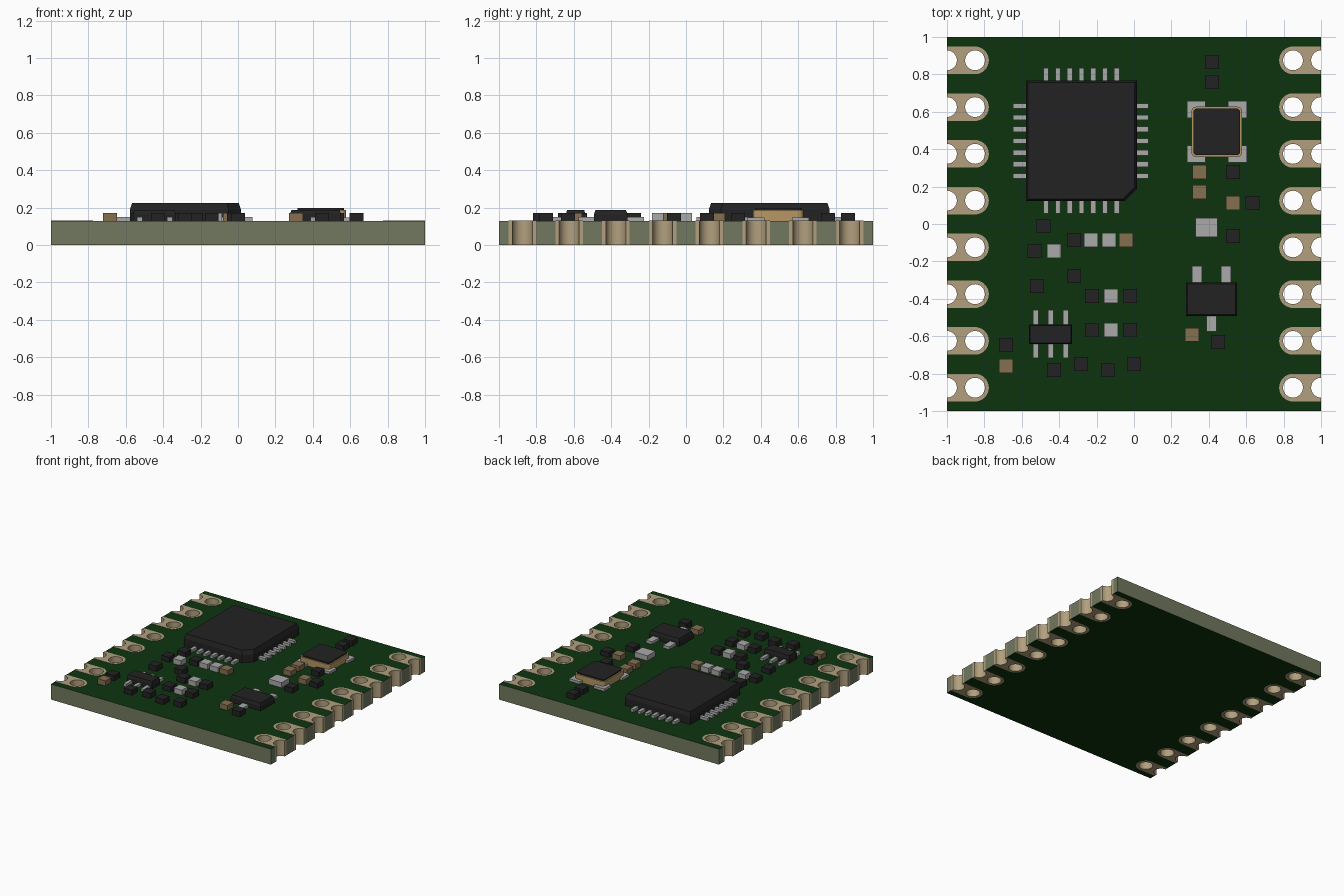
import bpy, bmesh, math

if "Cube" in bpy.data.objects:
    bpy.data.objects.remove(bpy.data.objects["Cube"])

def mat(name, r, g, b):
    m = bpy.data.materials.new(name)
    m.diffuse_color = (r, g, b, 1)
    m.use_nodes = True
    m.node_tree.nodes["Principled BSDF"].inputs["Base Color"].default_value = m.diffuse_color
    return m

GREEN = mat("solder_mask_green", 0.004, 0.034, 0.0045)
OLIVE = mat("board_edge_olive", 0.165, 0.19, 0.112)
TAN = mat("pad_tan", 0.445, 0.352, 0.21)
BLACK = mat("package_black", 0.016, 0.016, 0.017)
SILVER = mat("solder_silver", 0.40, 0.40, 0.40)
BROWN = mat("capacitor_brown", 0.235, 0.162, 0.08)
GOLD = mat("crystal_gold", 0.47, 0.31, 0.125)

T = 0.128          # board top
YS = [-0.875 + 0.25 * i for i in range(8)]
PAD_R, HOLE_R, PAD_X = 0.074, 0.053, 0.85

def finish(bm, name, mats, smooth=False):
    bmesh.ops.recalc_face_normals(bm, faces=bm.faces)
    me = bpy.data.meshes.new(name)
    bm.to_mesh(me)
    bm.free()
    ob = bpy.data.objects.new(name, me)
    bpy.context.collection.objects.link(ob)
    for m in mats:
        me.materials.append(m)
    if smooth:
        bpy.context.view_layer.objects.active = ob
        ob.select_set(True)
        bpy.ops.object.shade_smooth_by_angle(angle=math.radians(35))
        ob.select_set(False)
    return ob

def arc(cx, cy, r, a0, a1, n):
    return [(cx + r * math.cos(math.radians(a0 + (a1 - a0) * i / n)),
             cy + r * math.sin(math.radians(a0 + (a1 - a0) * i / n))) for i in range(n + 1)]

def add_prism(bm, loops, z0, z1):
    """Extrude an outline; further loops are holes."""
    edges = []
    for loop in loops:
        vs = [bm.verts.new((x, y, z0)) for x, y in loop]
        edges += [bm.edges.new((vs[i - 1], vs[i])) for i in range(len(vs))]
    res = bmesh.ops.triangle_fill(bm, edges=edges, use_beauty=True, normal=(0, 0, 1))
    faces = [f for f in res["geom"] if isinstance(f, bmesh.types.BMFace)]
    ext = bmesh.ops.extrude_face_region(bm, geom=faces, use_keep_orig=True)
    top = [v for v in ext["geom"] if isinstance(v, bmesh.types.BMVert)]
    bmesh.ops.translate(bm, verts=top, vec=(0, 0, z1 - z0))

def add_box(bm, x0, x1, y0, y1, z0, z1):
    add_prism(bm, [[(x0, y0), (x1, y0), (x1, y1), (x0, y1)]], z0, z1)

def boxes(name, m, items):
    """items: (centre x, centre y, width, depth, top z)"""
    bm = bmesh.new()
    for x, y, w, d, z in items:
        add_box(bm, x - w / 2, x + w / 2, y - d / 2, y + d / 2, T, z)
    return finish(bm, name, [m])

def package(name, outline, z_mid, z_top, inset):
    """Moulded body: straight lower part, tapered upper part."""
    xs, ys = [p[0] for p in outline], [p[1] for p in outline]
    cx, cy = (min(xs) + max(xs)) / 2, (min(ys) + max(ys)) / 2
    kx = 1 - 2 * inset / (max(xs) - min(xs))
    ky = 1 - 2 * inset / (max(ys) - min(ys))
    bm = bmesh.new()
    rings = []
    for z, a, b in ((T, 1, 1), (z_mid, 1, 1), (z_top, kx, ky)):
        rings.append([bm.verts.new((cx + (x - cx) * a, cy + (y - cy) * b, z)) for x, y in outline])
    for lo, hi in zip(rings, rings[1:]):
        for i in range(len(lo)):
            bm.faces.new((lo[i - 1], lo[i], hi[i], hi[i - 1]))
    bm.faces.new(rings[0])
    bm.faces.new(rings[-1])
    return finish(bm, name, [BLACK])

def rect(x0, x1, y0, y1):
    return [(x0, y0), (x1, y0), (x1, y1), (x0, y1)]

def round_rect(x0, x1, y0, y1, r):
    return (arc(x1 - r, y1 - r, r, 0, 90, 5) + arc(x0 + r, y1 - r, r, 90, 180, 5)
            + arc(x0 + r, y0 + r, r, 180, 270, 5) + arc(x1 - r, y0 + r, r, 270, 360, 5))

# board, with recesses along both sides where the pads sit
right = []
for y in YS:
    right += [(1, y - PAD_R)] + arc(PAD_X, y, PAD_R, 270, 90, 16) + [(1, y + PAD_R)]
outline = [(1, -1)] + right + [(1, 1)]
outline += [(-x, -y) for x, y in outline]
bm = bmesh.new()
add_prism(bm, [outline], 0.001, T)
bm.normal_update()
for f in bm.faces:
    f.material_index = 0 if abs(f.normal.z) > 0.5 else 1
finish(bm, "circuit_board", [GREEN, OLIVE])

# plated pads: rounded inner end, through hole and half hole at the board edge
bm = bmesh.new()
for s in (1, -1):
    for y in YS:
        loop = ([(1, y + PAD_R)] + arc(PAD_X, y, PAD_R, 90, 270, 16) + [(1, y - PAD_R)]
                + arc(1, y, HOLE_R, 270, 90, 16))
        hole = arc(PAD_X, y, HOLE_R, 0, 360, 32)[:-1]
        add_prism(bm, [[(s * px, py) for px, py in l] for l in (loop, hole)], 0, T + 0.002)
finish(bm, "edge_pads", [TAN], smooth=True)

# main chip with one clipped corner, and its legs on four sides
X0, X1, Y0, Y1 = -0.578, 0.016, 0.122, 0.768
package("main_chip", [(X0, Y0), (X1 - 0.066, Y0), (X1, Y0 + 0.066), (X1, Y1), (X0, Y1)],
        0.19, 0.225, 0.012)
legs = []
for i in range(-3, 4):
    x, y = -0.281 + 0.063 * i, 0.444 + 0.0625 * i
    legs += [(x, Y1 + 0.025, 0.028, 0.08, 0.15), (x, Y0 - 0.025, 0.028, 0.08, 0.15),
             (X0 - 0.027, y, 0.084, 0.028, 0.15), (X1 + 0.022, y, 0.08, 0.028, 0.15)]
boxes("main_chip_legs", SILVER, legs)

# crystal: corner pads, gold can, dark lid
boxes("crystal_pads", SILVER, [(x, y, 0.1, 0.089, 0.148)
                               for x in (0.333, 0.553) for y in (0.374, 0.612)])
bm = bmesh.new()
add_prism(bm, [round_rect(0.307, 0.578, 0.358, 0.627, 0.025)], T, 0.187)
finish(bm, "crystal_can", [GOLD], smooth=True)
bm = bmesh.new()
add_prism(bm, [round_rect(0.317, 0.568, 0.368, 0.617, 0.02)], 0.186, 0.197)
finish(bm, "crystal_lid", [BLACK], smooth=True)

# three-leg regulator
package("regulator", rect(0.278, 0.551, -0.492, -0.313), 0.165, 0.187, 0.008)
boxes("regulator_legs", SILVER, [(0.337, -0.27, 0.055, 0.09, 0.15),
                                 (0.492, -0.27, 0.055, 0.09, 0.15),
                                 (0.414, -0.53, 0.055, 0.09, 0.15)])

# six-leg chip
package("small_chip", rect(-0.561, -0.332, -0.642, -0.538), 0.165, 0.187, 0.006)
boxes("small_chip_legs", SILVER, [(x, y, 0.028, 0.085, 0.15)
                                  for x in (-0.525, -0.445, -0.365) for y in (-0.503, -0.675)])

# small square parts
def chips(name, m, spots):
    boxes(name, m, [(x, y, 0.074, 0.074, 0.17) for x, y in spots])

chips("resistors", BLACK, [
    (0.417, 0.866), (0.417, 0.76), (0.53, 0.278), (0.634, 0.112), (0.53, -0.064),
    (-0.483, -0.01), (-0.532, -0.145), (-0.321, -0.086), (-0.321, -0.278), (-0.519, -0.332),
    (-0.225, -0.385), (-0.021, -0.385), (-0.225, -0.567), (-0.021, -0.567), (-0.684, -0.647),
    (-0.428, -0.781), (-0.283, -0.749), (-0.14, -0.781), (0.0, -0.749), (0.449, -0.631)])
chips("capacitors", BROWN, [(0.351, 0.278), (0.351, 0.171), (0.53, 0.112),
                            (-0.043, -0.086), (-0.684, -0.759), (0.31, -0.592)])
chips("silver_parts", SILVER, [(-0.428, -0.145), (-0.23, -0.086), (-0.134, -0.086),
                               (-0.123, -0.385), (-0.123, -0.567)])
boxes("large_silver_part", SILVER, [(0.387, -0.019, 0.118, 0.102, 0.17)])
